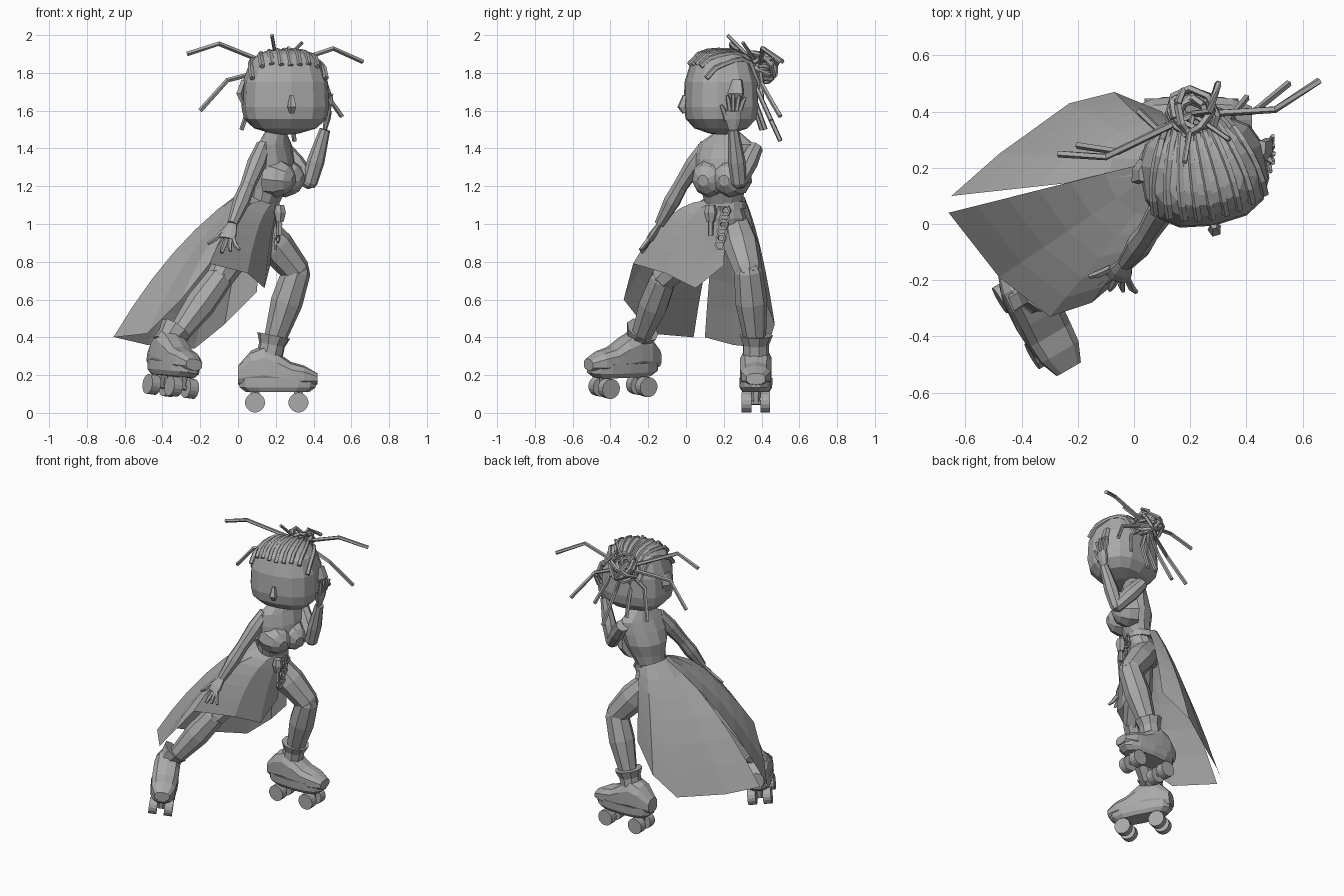
import bpy, bmesh, math, random
from mathutils import Vector as V

random.seed(4)
if "Cube" in bpy.data.objects:
    bpy.data.objects.remove(bpy.data.objects["Cube"])

grey = bpy.data.materials.new("plain_grey")
grey.use_nodes = True
tone = (.4, .4, .4, 1)
grey.diffuse_color = tone
grey.node_tree.nodes["Principled BSDF"].inputs["Base Color"].default_value = tone
X, Y, Z = V((1, 0, 0)), V((0, 1, 0)), V((0, 0, 1))


def loft(name, rings, closed=True):
    """Skin a list of equal rings of points, capping closed ones."""
    bm = bmesh.new()
    rows = [[bm.verts.new(point) for point in points] for points in rings]
    count = len(rows[0])
    for lower, upper in zip(rows, rows[1:]):
        for i in range(count if closed else count - 1):
            j = (i + 1) % count
            bm.faces.new((lower[i], lower[j], upper[j], upper[i]))
    if closed:
        bm.faces.new(rows[0][::-1])
        bm.faces.new(rows[-1])
    bmesh.ops.recalc_face_normals(bm, faces=bm.faces[:])
    mesh = bpy.data.meshes.new(name)
    bm.to_mesh(mesh)
    bm.free()
    mesh.materials.append(grey)
    bpy.context.collection.objects.link(bpy.data.objects.new(name, mesh))


def ring(center, u, v, sides=10, power=2):
    """Rounded ring about a centre with half axes u and v."""
    points = []
    for i in range(sides):
        angle = math.tau * (i + .5) / sides
        x, y = (math.copysign(abs(k) ** (2 / power), k) for k in (math.cos(angle), math.sin(angle)))
        points.append(V(center) + u * x + v * y)
    return points


def tube(name, path, radii, sides=6, flat=1, ref=(.3, .9, .1)):
    """Tapered tube along a path; flat squashes it across the ref direction."""
    path = [V(point) for point in path]
    last = len(path) - 1
    rings = []
    for i, point in enumerate(path):
        radius = radii[i] if isinstance(radii, list) else radii
        along = (path[min(i + 1, last)] - path[max(i - 1, 0)]).normalized()
        u = V(ref) - along * V(ref).dot(along)
        u.normalize()
        rings.append(ring(point, u * radius, along.cross(u) * radius * flat, sides))
    loft(name, rings)


# Head: a rounded box turned a little left, taller above the cheeks than below
HEAD, WIDE, DEEP, TALL, JAW = V((.25, .185, 1.62)), .23, .195, .305, .145
ACROSS, BACK = V((.98, .18, 0)), V((-.18, .98, 0))


def rounded(*ratios, power=3):
    return max(.01, 1 - sum(abs(k) ** power for k in ratios)) ** (1 / power)


skull = []
for i in (-3.4, -3, -2, -1, 0, 1, 2, 2.6, 3, 3.4):
    h = math.sin(i / 7 * math.pi)
    size = rounded(h) if h > 0 else rounded(h, power=2.4)
    skull.append(ring(HEAD + Z * h * (TALL if h > 0 else JAW), ACROSS * WIDE * size, BACK * DEEP * size, 14, 2.6))
loft("head", skull)
nose = HEAD - BACK * DEEP
tube("nose", [nose + Z * .06, nose - BACK * .015, nose - Z * .03], [.012, .026, .015], 5)
for side, name in ((1, "left_ear"), (-1, "right_ear")):
    lobe = HEAD + ACROSS * side * .21 + BACK * .04
    tube(name, [lobe, lobe + Z * .07 + X * side * .02, lobe + Z * .14], [.02, .05, .04], 6, .5)

# Braided rows over the scalp, running back to the bun
for i in range(9):
    k = i / 4 - 1
    path = []
    for j in range(7):
        t = j / 6
        x = k * .2 * (1 - t * t / 2)
        y = .05 * k * k + t * .3 - .165
        path.append(HEAD + ACROSS * x + BACK * y + Z * (TALL * rounded(x / WIDE, y / DEEP) - .006))
    tube("scalp_braid", path, .015, 5, ref=ACROSS)

# Tangled bun of looped braids
BUN = V((.21, .39, 1.83))
for i in range(11):
    a = V([random.uniform(-1, 1) for axis in range(3)]).normalized()
    b = a.cross(V((.3, .5, 1))).normalized()
    size = random.uniform(.05, .1)
    turns = [math.tau * j / 8 for j in range(9)]
    tube("bun_loop", [BUN + (a * math.cos(q) + b * math.sin(q)) * size for q in turns], .014, 5, ref=a.cross(b))

# Loose braid ends, each bent up once on the way to its tip
for tip in ((-.27, .25, 1.9), (-.2, .28, 1.6), (.66, .51, 1.86), (.55, .5, 1.57), (.3, .5, 1.44),
            (.02, .4, 1.5), (.17, .42, 1.5), (.3, .5, 1.86), (.4, .45, 1.55)):
    tube("loose_braid", [BUN, BUN.lerp(V(tip), .65) + Z * .08 - Y * .06, tip], .013, 5)
for tip in ((.18, .22, 2), (.34, .3, 1.96)):
    tube("short_braid", [BUN, tip], .01, 5)

# Torso, turned toward the left and leaning
SIDE, FWD = V((.39, .92, 0)), V((.92, -.39, 0))
HIPS, NECK = V((.08, .2, .95)), V((.2, .22, 1.5))
widths = (.12, .13, .1, .12, .15, .16, .16, .05)
depths = (.09, .1, .08, .1, .12, .1, .07, .05)
body = []
for i, (wide, deep) in enumerate(zip(widths, depths)):
    t = i / 7
    body.append(ring(HIPS.lerp(NECK, t) + FWD * .03 * math.sin(math.pi * t), SIDE * wide, FWD * deep, 12))
loft("torso", body)
tube("neck", [NECK - Z * .04, NECK + Z * .05], .05, 8)
for side in (-1, 1):
    chest = V((.19, .2, 1.25)) + SIDE * side * .06
    tube("bust", [chest, chest + FWD * .06 - Z * .01, chest + FWD * .11 - Z * .015, chest + FWD * .14 - Z * .02],
         [.105, .1, .075, .03], 9)
WAIST = V((.12, .21, 1.1))
loft("belt", [ring(WAIST + Z * z, SIDE * .11, FWD * .1, 12) for z in (-.02, .02)])


# Open skirt in two overlapping panels, split at the back
def panel(name, hem, start, end):
    rows = [[] for level in range(7)]
    for i, low in enumerate(hem):
        angle = math.radians(start + (end - start) * i / (len(hem) - 1))
        low = V(low)
        top = WAIST + (X * math.cos(angle) + Y * math.sin(angle)) * .105 + Z * (.03 - .04 * math.cos(angle))
        swell = top.lerp(low, .55) + Z * .17
        for j, row in enumerate(rows):
            t = j / 6
            row.append(top.lerp(swell, t).lerp(swell.lerp(low, t), t))
    loft(name, rows, closed=False)


panel("skirt_right_panel", [(.17, .2, .78), (.14, .05, .66), (.05, -.11, .74), (-.15, -.28, .79), (-.3, -.33, .6),
                            (-.48, -.19, .42), (-.66, .04, .4)], 10, -180)
panel("skirt_left_panel", [(-.65, .1, .4), (-.48, .25, .36), (-.23, .43, .34), (-.07, .47, .47),
                           (.1, .4, .64)], -160, -285)


# Arms and legs: two tapered lengths meeting at a bent joint
def limb(name, top, joint, end, radius):
    top, joint, end = V(top), V(joint), V(end)
    reach = radius * .4
    upper, lower = (joint - top).normalized() * reach, (end - joint).normalized() * reach
    tube(name + "_upper", [top - upper, top.lerp(joint, .4), joint, joint + upper],
         [radius * k for k in (.8, 1, .8, .6)], 8)
    tube(name + "_lower", [joint - lower, joint, joint.lerp(end, .4), end],
         [radius * k for k in (.6, .8, .9, .55)], 8)


limb("right_arm", (.13, .1, 1.4), (.05, -.03, 1.2), (-.03, -.14, 1), .05)
limb("left_arm", (.25, .36, 1.39), (.38, .28, 1.22), (.46, .25, 1.5), .052)
limb("right_leg", (.04, .12, .94), (-.1, -.12, .71), (-.35, -.25, .37), .09)
limb("left_leg", (.13, .27, .97), (.31, .33, .75), (.18, .37, .34), .095)


# Hands: flat palm with spread fingers
def hand(name, wrist, along, across, spread):
    wrist, along, across = V(wrist), V(along), V(across)
    knuckles = wrist + along
    tube(name + "_palm", [wrist, wrist + along * .6, knuckles], [.027, .045, .042], 8, .45, across)
    for i in range(-2, 3):
        thumb = i == -2
        root = knuckles + across * i * .018 - along * (.5 if thumb else 0)
        tip = knuckles + across * i * spread + along * (.3 if thumb else .9 - abs(i) * .1)
        tube(name + "_finger", [root, root.lerp(tip, .5) + along * .1, tip], [.013, .013, .008], 5)


hand("right_hand", (-.03, -.14, 1), (-.03, -.05, -.08), (1, -.2, 0), .045)
hand("left_hand", (.46, .25, 1.5), (.02, 0, .1), (0, 1, 0), .032)


# Roller skates
def skate(name, origin, fwd, lat):
    origin, fwd, lat = V(origin), V(fwd).normalized(), V(lat).normalized()
    up = fwd.cross(lat)
    boot = []
    for i, top in enumerate((.25, .33, .36, .32, .27, .25, .21)):
        k = i / 3 - 1
        wide, base = .087 * rounded(k * .93), .13 + .02 * k ** 4
        boot.append(ring(origin + fwd * k * .21 + up * (top + base) / 2, lat * wide, up * (top - base) / 2, 10, 2.6))
    loft(name + "_boot", boot)
    loft(name + "_sole", [ring(origin + up * z, fwd * k, lat * k * .42, 14, 2.6)
                          for z, k in ((.11, .17), (.135, .205), (.185, .21))])
    for s in (-.12, .11):
        hub = origin + fwd * s + up * .055
        tube(name + "_axle", [hub - lat * .06, hub + lat * .06], .014, ref=fwd)
        tube(name + "_mount", [hub, hub + up * .08], [.02, .03], ref=fwd)
        for d in (-1, 1):
            center = hub + lat * d * .05
            tube(name + "_wheel", [center - lat * .026, center + lat * .026], .053, 16, ref=fwd)


def cuff(name, center, lean):
    center, lean = V(center), V(lean)
    tube(name, [center - lean, center, center + lean], [.07, .07, .09], 9)


skate("left_skate", (.21, .37, 0), X, Y)
skate("right_skate", (-.36, -.34, .085), (.5, -.86, -.04), (.86, .5, -.12))
cuff("left_cuff", (.18, .37, .36), (.01, 0, .05))
cuff("right_cuff", (-.36, -.25, .4), (.03, .02, .04))

# Belt pouch and hanging chain
pouch = V((.22, .13, 1.06))
tube("pouch", [pouch + Z * .04, pouch, pouch - Z * .05], [.025, .035, .022])
tube("charm", [pouch - Z * .04, pouch - Z * .12], .015, 5)
for i in range(6):
    center = V((.23, .21, 1.07)) - V((.006, .006, .036)) * i
    u = Y if i % 2 else SIDE
    turns = [math.tau * j / 6 for j in range(7)]
    tube("chain_link", [center + (u * math.cos(q) + Z * math.sin(q)) * .025 for q in turns], .008, 4, ref=u.cross(Z))
